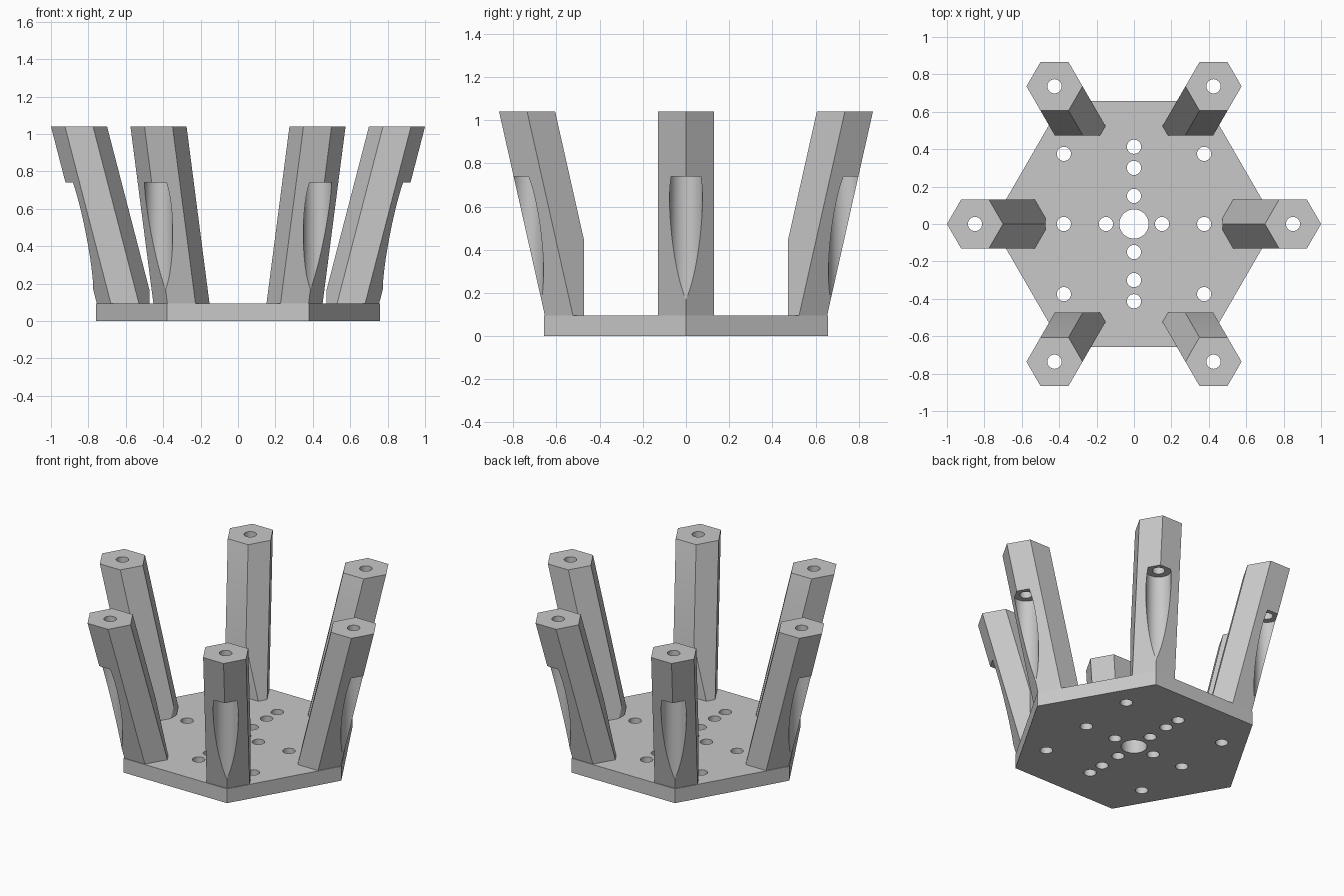
import bpy, bmesh
from math import pi, cos, sin, radians
from mathutils import Matrix, Vector

default = bpy.data.objects.get("Cube")
if default:
    bpy.data.objects.remove(default, do_unlink=True)

PLATE_R, PLATE_H = 0.76, 0.095
LEG_R, TOP_Z, SINK_Z = 0.15, 1.04, 0.07
TOP_DIST, FOOT_DIST = 0.85, 0.605
HOLE_R, POCKET_R, POCKET_Z = 0.038, 0.076, 0.74
CLEARANCE = 0.473

grey = bpy.data.materials.new("plain grey")
grey.use_nodes = True
grey.diffuse_color = (0.58, 0.58, 0.58, 1)
grey.node_tree.nodes["Principled BSDF"].inputs["Base Color"].default_value = (0.58, 0.58, 0.58, 1)


def to_object(name, bm):
    mesh = bpy.data.meshes.new(name)
    bmesh.ops.recalc_face_normals(bm, faces=bm.faces)
    bm.to_mesh(mesh)
    bm.free()
    mesh.materials.append(grey)
    obj = bpy.data.objects.new(name, mesh)
    bpy.context.collection.objects.link(obj)
    return obj


def hex_prism(name, radius, low, high):
    """Hexagonal prism between two centre points, sheared if they are offset."""
    bm = bmesh.new()
    rings = [[bm.verts.new(c + Vector((radius * cos(i * pi / 3), radius * sin(i * pi / 3), 0)))
              for i in range(6)] for c in (low, high)]
    for ring in rings:
        bm.faces.new(ring)
    for i in range(6):
        j = (i + 1) % 6
        bm.faces.new((rings[0][i], rings[0][j], rings[1][j], rings[1][i]))
    return to_object(name, bm)


def drills(spots, low, high):
    """One cutter holding a vertical cylinder for each (x, y, radius)."""
    bm = bmesh.new()
    for x, y, r in spots:
        bmesh.ops.create_cone(bm, cap_ends=True, segments=48, radius1=r, radius2=r,
                              depth=high - low,
                              matrix=Matrix.Translation((x, y, (low + high) / 2)))
    return to_object("cutter", bm)


def block(size, low, high):
    bm = bmesh.new()
    bmesh.ops.create_cube(bm, size=1, matrix=Matrix.Translation((0, 0, (low + high) / 2))
                          @ Matrix.Diagonal((size, size, high - low, 1)))
    return to_object("cutter", bm)


def activate(obj):
    bpy.ops.object.select_all(action='DESELECT')
    obj.select_set(True)
    bpy.context.view_layer.objects.active = obj


def cut(obj, cutter):
    cutter.hide_render = True
    mod = obj.modifiers.new("cut", 'BOOLEAN')
    mod.operation, mod.solver, mod.object = 'DIFFERENCE', 'EXACT', cutter
    activate(obj)
    bpy.ops.object.modifier_apply(modifier=mod.name)
    bpy.data.objects.remove(cutter, do_unlink=True)


def finish(obj):
    activate(obj)
    bpy.ops.object.shade_smooth_by_angle(angle=radians(20))


# Base plate with its hole pattern
plate = hex_prism("base_plate", PLATE_R, Vector((0, 0, 0)), Vector((0, 0, PLATE_H)))
holes = [(0, 0, 0.078)]
for s in (-1, 1):
    holes += [(0, s * d, HOLE_R) for d in (0.15, 0.3, 0.413)]
    holes += [(s * 0.15, 0, HOLE_R)]
    holes += [(s * 0.375, y, HOLE_R) for y in (-0.375, 0, 0.375)]
cut(plate, drills(holes, -0.1, 0.3))
finish(plate)

# Six leaning legs, one at each corner of the plate
slope = (TOP_DIST - FOOT_DIST) / (TOP_Z - PLATE_H)
sink_dist = FOOT_DIST - slope * (PLATE_H - SINK_Z)
names = ("left", "back_left", "back_right", "right", "front_right", "front_left")
for k, side in enumerate(names):
    out = Vector((cos(k * pi / 3), sin(k * pi / 3), 0))
    top = out * TOP_DIST
    leg = hex_prism(side + "_leg", LEG_R, out * sink_dist + Vector((0, 0, SINK_Z)),
                    top + Vector((0, 0, TOP_Z)))
    # Square clearance inside, screw head pocket outside, screw hole from the top
    cut(leg, block(2 * CLEARANCE, -0.2, 1.3))
    cut(leg, drills([(top.x, top.y, POCKET_R)], -0.2, POCKET_Z))
    cut(leg, drills([(top.x, top.y, HOLE_R)], POCKET_Z - 0.05, 1.3))
    finish(leg)
